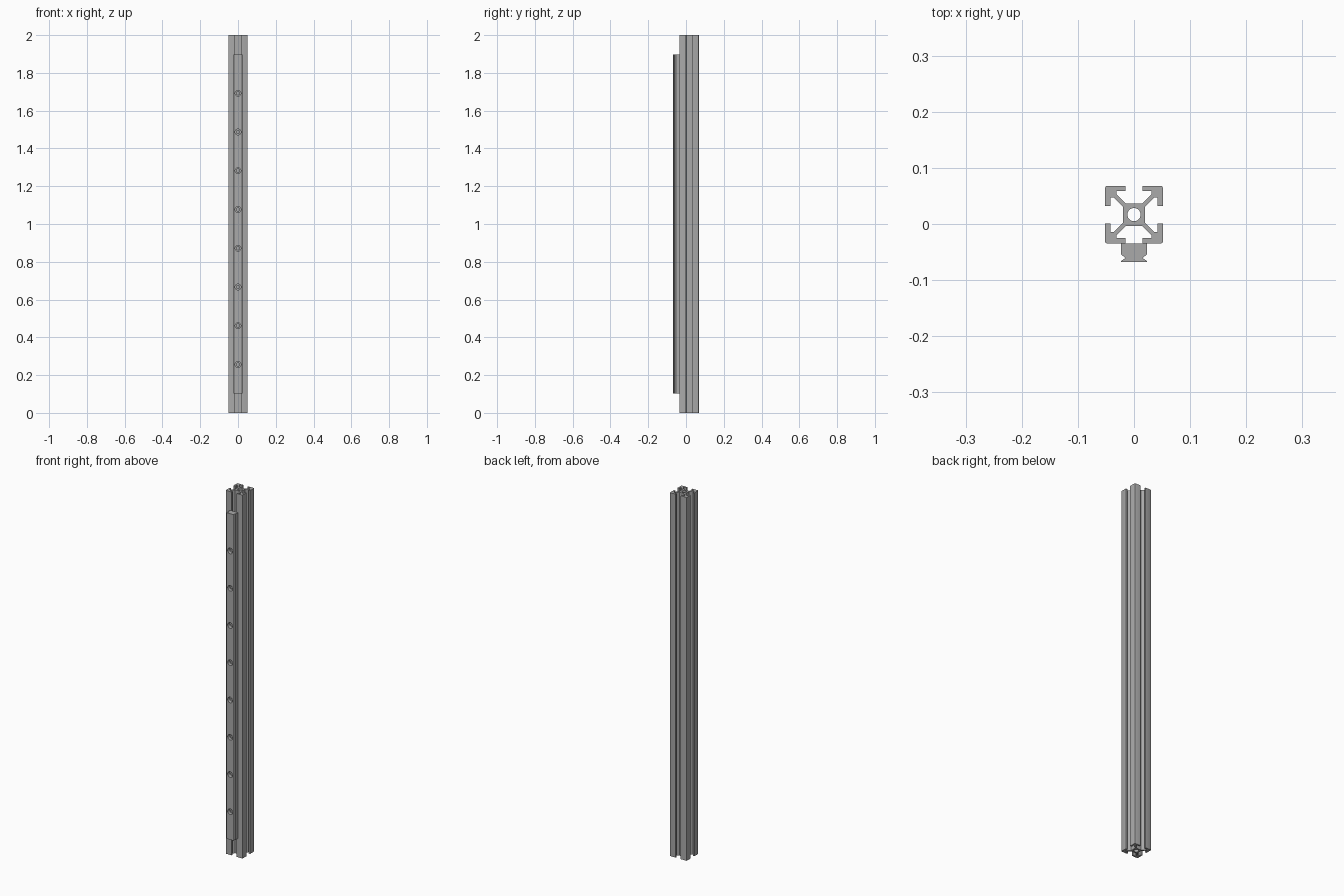
import bpy, bmesh
from math import sin, cos, pi

if "Cube" in bpy.data.objects:
    bpy.data.objects.remove(bpy.data.objects["Cube"])

MM = 2 / 390           # one millimetre in model units
CY = 3.25 * MM         # centre of the extrusion in y


def material(name, rgb):
    m = bpy.data.materials.new(name)
    m.use_nodes = True
    m.diffuse_color = (*rgb, 1)
    m.node_tree.nodes["Principled BSDF"].inputs["Base Color"].default_value = (*rgb, 1)
    return m


grey = material("aluminium grey", (0.40, 0.40, 0.40))


def circle(r, n=32):
    return [(r * cos(2 * pi * i / n), r * sin(2 * pi * i / n)) for i in range(n)]


def activate(ob):
    bpy.ops.object.select_all(action='DESELECT')
    ob.select_set(True)
    bpy.context.view_layer.objects.active = ob


def extrude_profile(name, outlines, z0, z1):
    """Filled 2D outlines (in mm), the first outer and the rest holes, extruded along z."""
    cu = bpy.data.curves.new(name, 'CURVE')
    cu.dimensions, cu.fill_mode, cu.extrude = '2D', 'BOTH', (z1 - z0) / 2
    for pts in outlines:
        sp = cu.splines.new('POLY')
        sp.points.add(len(pts) - 1)
        for p, (x, y) in zip(sp.points, pts):
            p.co = (x * MM, y * MM, 0, 1)
        sp.use_cyclic_u = True
    ob = bpy.data.objects.new(name, cu)
    bpy.context.collection.objects.link(ob)
    ob.location = (0, CY, (z0 + z1) / 2)
    activate(ob)
    bpy.ops.object.convert(target='MESH')
    ob = bpy.context.object
    bm = bmesh.new()
    bm.from_mesh(ob.data)
    bmesh.ops.remove_doubles(bm, verts=bm.verts, dist=1e-5)
    bmesh.ops.recalc_face_normals(bm, faces=bm.faces)
    bm.to_mesh(ob.data)
    bm.free()
    ob.data.materials.clear()
    ob.data.materials.append(grey)
    return ob


def smooth(ob):
    activate(ob)
    bpy.ops.object.shade_smooth_by_angle(angle=pi / 6)


# Slotted extrusion: one corner, mirrored on its diagonal, repeated four times
half = [(2.84, 3.9), (6, 7.06), (6, 8.2), (3, 8.2), (3, 10), (9.5, 10), (9.85, 9.85)]
corner = half + [(y, x) for x, y in reversed(half[:-1])]
outline = []
for k in range(4):
    c, s = round(cos(k * pi / 2)), -round(sin(k * pi / 2))
    outline += [(x * c - y * s, x * s + y * c) for x, y in corner]
extrusion = extrude_profile("slotted_extrusion", [outline, circle(2.3)], 0, 2)
smooth(extrusion)

# Linear rail with side grooves, on the front of the extrusion
side = [(4.5, -10), (4.5, -13.8), (3.2, -14.9), (3.2, -15.2), (4.5, -16.1), (4.5, -16.3), (4.3, -16.5)]
rail_outline = side + [(-x, y) for x, y in reversed(side)]
rail = extrude_profile("linear_rail", [rail_outline], 20 * MM, 2 - 20 * MM)

# Counterbored screw holes along the rail
for radius, y_back in ((1.75, -9), (3, -13)):
    bm = bmesh.new()
    for i in range(8):
        ret = bmesh.ops.create_cone(bm, cap_ends=True, segments=32, radius1=radius * MM,
                                    radius2=radius * MM, depth=(18 + y_back) * MM)
        for v in ret["verts"]:
            x, y, z = v.co
            v.co = (x, CY + z + (y_back - 18) / 2 * MM, -y + (50 + 40 * i) * MM)
    bmesh.ops.recalc_face_normals(bm, faces=bm.faces)
    me = bpy.data.meshes.new("hole_cutter")
    bm.to_mesh(me)
    bm.free()
    cutter = bpy.data.objects.new("hole_cutter", me)
    bpy.context.collection.objects.link(cutter)
    cutter.hide_render = True
    mod = rail.modifiers.new("holes", 'BOOLEAN')
    mod.operation, mod.solver, mod.object = 'DIFFERENCE', 'EXACT', cutter
    activate(rail)
    bpy.ops.object.modifier_apply(modifier=mod.name)
    bpy.data.objects.remove(cutter)
smooth(rail)
